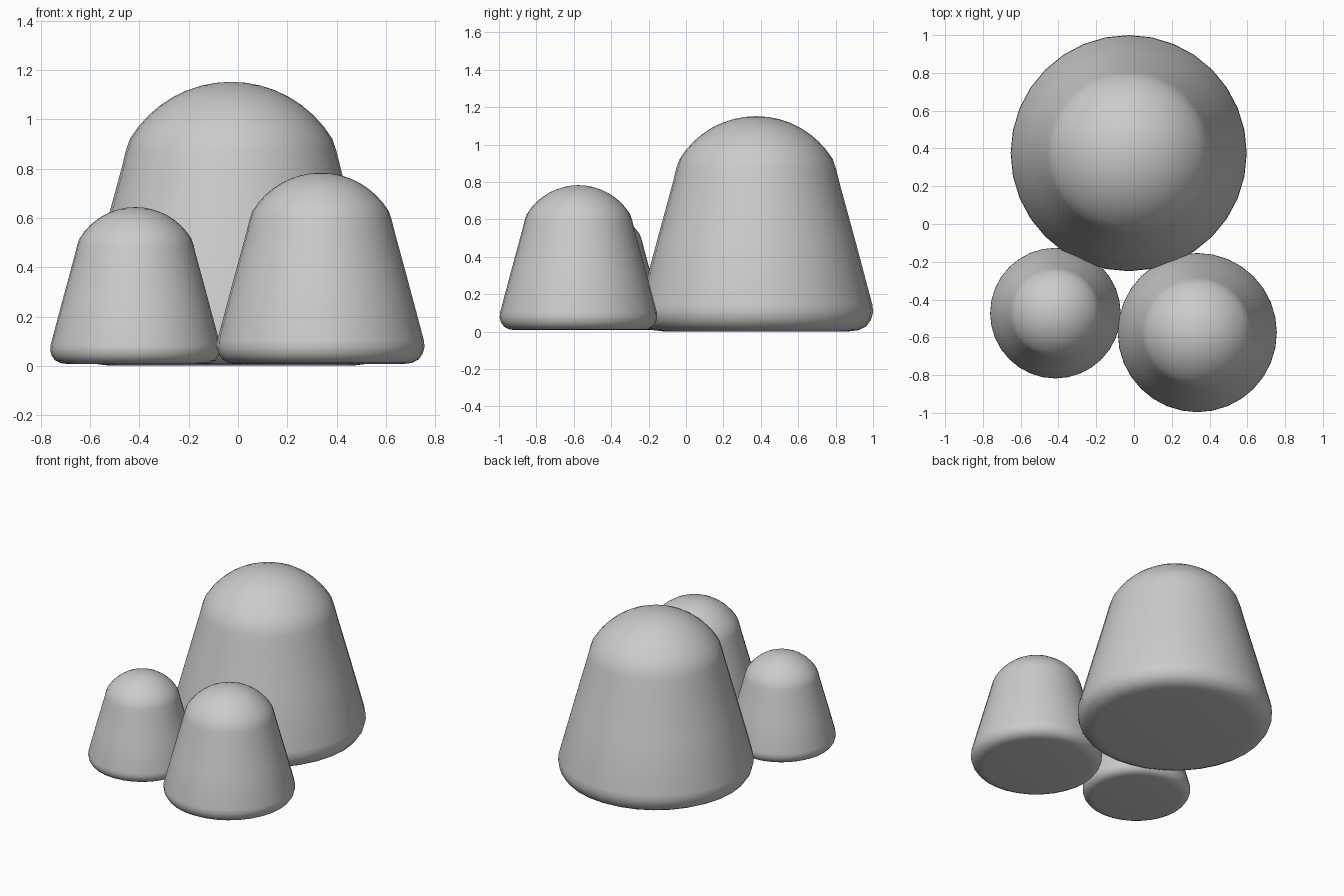
import bpy, bmesh
from math import sqrt, asin, sin, cos, tau, radians

if "Cube" in bpy.data.objects:
    bpy.data.objects.remove(bpy.data.objects["Cube"])

SIDES = 32


def mound_profile():
    """Half profile (radius, height) of the full-size mound, bottom to top."""
    pts = [(0.50, 0.0), (0.55, 0.006), (0.59, 0.027), (0.614, 0.06),
           (0.625, 0.10), (0.622, 0.14), (0.534, 0.47), (0.445, 0.797),
           (0.427, 0.87), (0.41, 0.92)]
    # spherical cap on the shoulder
    r, z, top = 0.41, 0.92, 1.15
    h = top - z
    big = (r * r + h * h) / (2 * h)
    a0 = asin(r / big)
    for i in range(1, 8):
        a = a0 * (1 - i / 8)
        pts.append((big * sin(a), top - big + big * cos(a)))
    return pts, top


def mound(name, x, y, z, scale):
    bm = bmesh.new()
    pts, top = mound_profile()
    rings = [[bm.verts.new((r * cos(tau * i / SIDES), r * sin(tau * i / SIDES), h))
              for i in range(SIDES)] for r, h in pts]
    for a, b in zip(rings, rings[1:]):
        for i in range(SIDES):
            j = (i + 1) % SIDES
            bm.faces.new((a[i], a[j], b[j], b[i]))
    # flat underside and apex fan
    bm.faces.new(rings[0][::-1])
    apex = bm.verts.new((0, 0, top))
    for i in range(SIDES):
        bm.faces.new((rings[-1][i], rings[-1][(i + 1) % SIDES], apex))
    bmesh.ops.scale(bm, vec=(scale,) * 3, verts=bm.verts)
    mesh = bpy.data.meshes.new(name)
    bm.to_mesh(mesh)
    bm.free()
    ob = bpy.data.objects.new(name, mesh)
    ob.location = (x, y, z)
    bpy.context.collection.objects.link(ob)
    bpy.ops.object.select_all(action='DESELECT')
    ob.select_set(True)
    bpy.context.view_layer.objects.active = ob
    bpy.ops.object.shade_smooth_by_angle(angle=radians(35))


# one large mound at the back, two smaller copies in front
mound("large_mound", -0.028, 0.375, 0.002, 1.0)
mound("medium_mound", 0.335, -0.575, 0.008, 0.674)
mound("small_mound", -0.416, -0.472, 0.008, 0.553)
